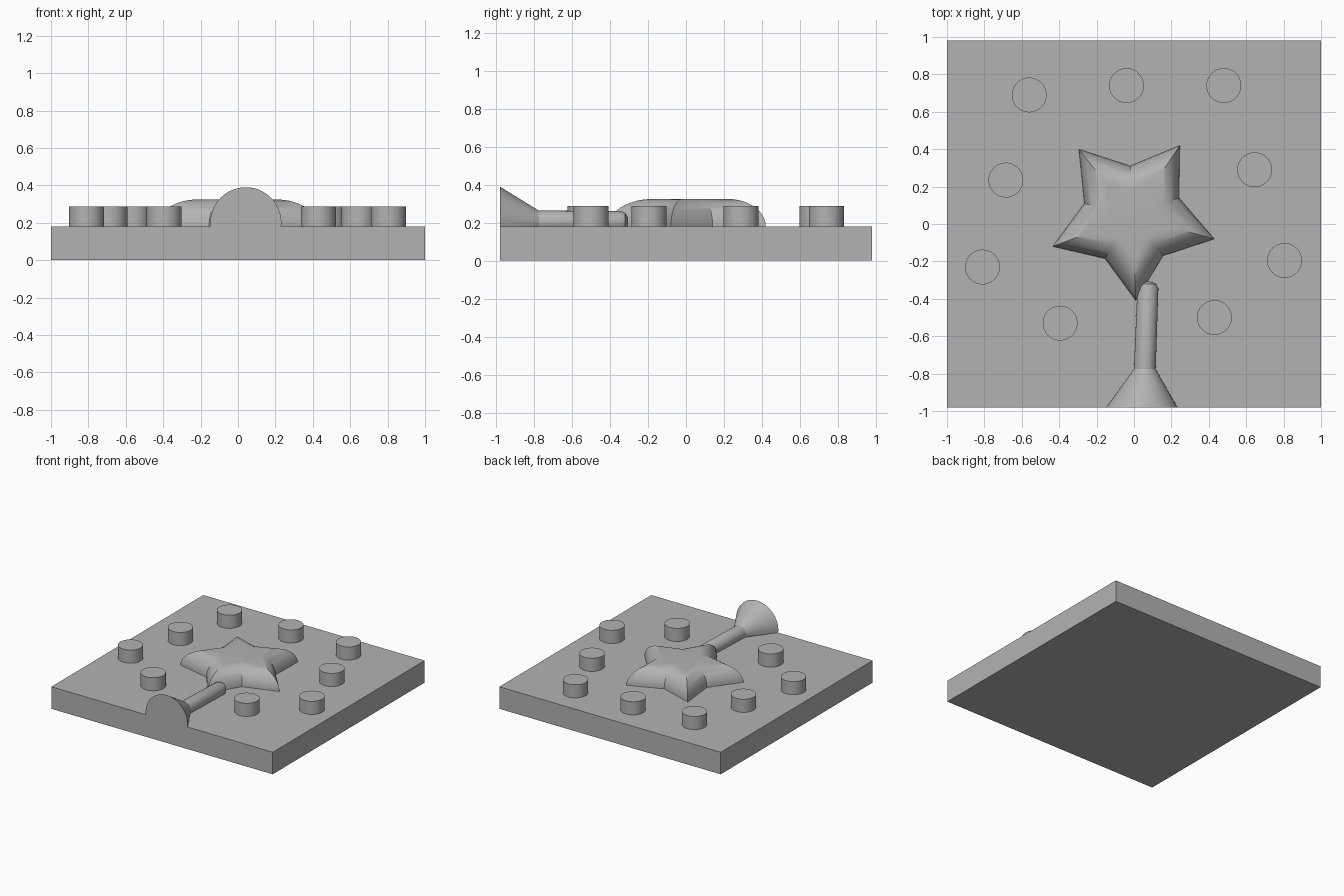
import bpy, bmesh, math
from mathutils import Vector, Matrix

cube = bpy.data.objects.get("Cube")
if cube:
    bpy.data.objects.remove(cube)

TOP = 0.18   # upper face of the slab
grey = bpy.data.materials.new("plain grey")
grey.use_nodes = True
colour = (0.45, 0.45, 0.45, 1)
grey.diffuse_color = colour
grey.node_tree.nodes["Principled BSDF"].inputs["Base Color"].default_value = colour


def finish(name, bm, angle=30):
    bmesh.ops.recalc_face_normals(bm, faces=bm.faces)
    mesh = bpy.data.meshes.new(name)
    bm.to_mesh(mesh)
    bm.free()
    mesh.materials.append(grey)
    obj = bpy.data.objects.new(name, mesh)
    bpy.context.collection.objects.link(obj)
    bpy.ops.object.select_all(action='DESELECT')
    obj.select_set(True)
    bpy.context.view_layer.objects.active = obj
    bpy.ops.object.shade_smooth_by_angle(angle=math.radians(angle))
    return obj


def loft(bm, rings, cap_start=False, cap_end=True):
    rows = [[bm.verts.new(p) for p in ring] for ring in rings]
    for a, b in zip(rows, rows[1:]):
        for i in range(len(a)):
            j = (i + 1) % len(a)
            bm.faces.new((a[i], a[j], b[j], b[i]))
    if cap_start:
        bm.faces.new(rows[0])
    if cap_end:
        bm.faces.new(rows[-1])


# Base slab
bm = bmesh.new()
bmesh.ops.create_cube(bm, size=1)
bmesh.ops.scale(bm, vec=(2, 1.96, TOP), verts=bm.verts)
bmesh.ops.translate(bm, vec=(0, 0, TOP / 2), verts=bm.verts)
finish("base_slab", bm)

# Round locating pegs
pegs = [(-0.56, 0.69), (-0.04, 0.74), (0.48, 0.74), (-0.685, 0.235), (0.645, 0.29),
        (-0.81, -0.23), (0.805, -0.195), (-0.395, -0.53), (0.43, -0.5)]
for x, y in pegs:
    bm = bmesh.new()
    bmesh.ops.create_cone(bm, cap_ends=True, segments=48, radius1=0.093, radius2=0.093,
                          depth=0.16, matrix=Matrix.Translation((x, y, 0.207)))
    finish("locating_peg", bm)

# Puffed star: outline shrinks along a quarter-ellipse up to a flat top
outline = [(0.245, 0.42), (-0.02, 0.31), (-0.295, 0.4), (-0.265, 0.11), (-0.435, -0.12),
           (-0.155, -0.185), (0.01, -0.41), (0.155, -0.17), (0.43, -0.08), (0.24, 0.14)]
centre = Vector((-0.01, 0.04))
STEPS = 14
rings = []
for k in range(STEPS + 1):
    t = math.pi / 2 * k / STEPS
    s = 0.48 + 0.52 * math.cos(t)
    z = TOP + 0.145 * math.sin(t)
    rings.append([(*(centre + (Vector(p) - centre) * s), z) for p in outline])
bm = bmesh.new()
loft(bm, rings)
finish("puffed_star", bm)

# Pouring funnel and channel: one turned shape, kept only above the slab
# stations: x, y, centre height, radius
stations = [(0.042, -0.98, 0.2, 0.19), (0.058, -0.775, 0.206, 0.058),
            (0.074, -0.345, 0.206, 0.056), (0.072, -0.32, 0.206, 0.046),
            (0.068, -0.308, 0.206, 0.022)]
rings = []
for x, y, z, r in stations:
    rings.append([(x + r * math.cos(a), y, z + r * math.sin(a))
                  for a in (math.tau * i / 48 for i in range(48))])
bm = bmesh.new()
loft(bm, rings, cap_start=True)
bmesh.ops.recalc_face_normals(bm, faces=bm.faces)
bmesh.ops.bisect_plane(bm, geom=bm.verts[:] + bm.edges[:] + bm.faces[:],
                       plane_co=(0, 0, TOP), plane_no=(0, 0, 1), clear_inner=True)
finish("pouring_funnel", bm)
